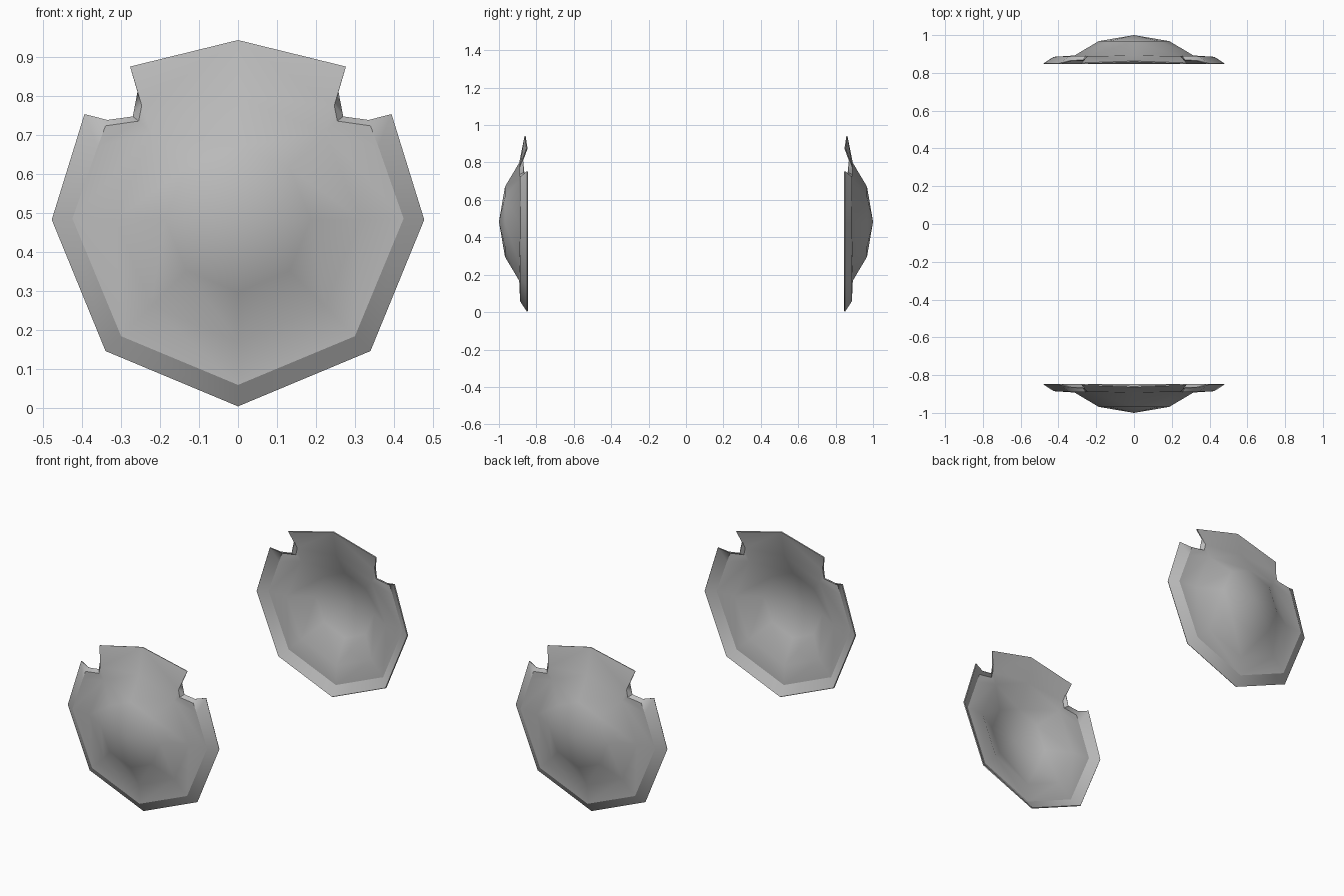
import bpy
import bmesh
import math

cube = bpy.data.objects.get("Cube")
if cube:
    bpy.data.objects.remove(cube, do_unlink=True)

grey = bpy.data.materials.new("plain_grey")
grey.use_nodes = True
colour = (0.5, 0.5, 0.5, 1)
grey.diffuse_color = colour
grey.node_tree.nodes["Principled BSDF"].inputs["Base Color"].default_value = colour

# Half of the plate, each loop running from the bottom tip to the top: (x, depth, z)
rim = [(0, .851, .003), (.34, .851, .145), (.478, .851, .482), (.394, .851, .753),
       (.335, .866, .738), (.27, .868, .747), (.258, .872, .81), (.277, .853, .875),
       (0, .863, .943)]
ridge = [(0, .887, .058), (.30, .887, .183), (.425, .885, .485), (.36, .887, .67),
         (.34, .888, .723), (.255, .89, .735), (.247, .889, .775)]


def dome_ring(radius, depth, centre_z=.483):
    """Half of an eight-sided ring around the boss."""
    return [(radius * math.sin(i * math.pi / 4), depth,
             centre_z - radius * math.cos(i * math.pi / 4)) for i in range(5)]


bm = bmesh.new()


def add_loop(points):
    return [bm.verts.new((x, -y, z)) for x, y, z in points]


O, R = add_loop(rim), add_loop(ridge)
M, N = add_loop(dome_ring(.315, .892)), add_loop(dome_ring(.187, .968))
peak = bm.verts.new((0, -1, .483))

# Bevelled border and the shoulder notch
for i in range(6):
    bm.faces.new((O[i], O[i + 1], R[i + 1], R[i]))
# Nearly flat field between border and dome
for i in range(3):
    bm.faces.new((R[i], R[i + 1], M[i + 1], M[i]))
bm.faces.new((R[3], R[4], R[5], M[3]))
bm.faces.new((R[5], R[6], M[3]))
# Raised neck at the top
bm.faces.new((M[3], R[6], M[4]))
bm.faces.new((R[6], O[6], O[7]))
bm.faces.new((R[6], O[7], O[8], M[4]))
# Dome
for i in range(4):
    bm.faces.new((M[i], M[i + 1], N[i + 1], N[i]))
    bm.faces.new((N[i], N[i + 1], peak))

bmesh.ops.recalc_face_normals(bm, faces=bm.faces)
bm.normal_update()
if sum(f.normal.y for f in bm.faces) > 0:
    bmesh.ops.reverse_faces(bm, faces=bm.faces)
for f in bm.faces:
    f.smooth = True
# Crisp edge along the border ridge
for a, b in zip(R, R[1:]):
    edge = bm.edges.get((a, b))
    if edge:
        edge.smooth = False

mesh = bpy.data.meshes.new("front_plate")
bm.to_mesh(mesh)
bm.free()
mesh.materials.append(grey)
front = bpy.data.objects.new("front_plate", mesh)
bpy.context.collection.objects.link(front)

# Mirror to a full plate and give it a thin wall
mirror = front.modifiers.new("mirror", 'MIRROR')
mirror.use_axis[0] = True
mirror.merge_threshold = .001
wall = front.modifiers.new("wall", 'SOLIDIFY')
wall.thickness = .006
wall.offset = -1

bpy.ops.object.select_all(action='DESELECT')
front.select_set(True)
bpy.context.view_layer.objects.active = front
bpy.ops.object.convert(target='MESH')
bpy.ops.object.shade_smooth_by_angle(angle=math.radians(55), keep_sharp_edges=True)

# Matching plate facing the back
back = front.copy()
back.data = front.data.copy()
back.name = back.data.name = "back_plate"
back.rotation_euler.z = math.pi
bpy.context.collection.objects.link(back)
